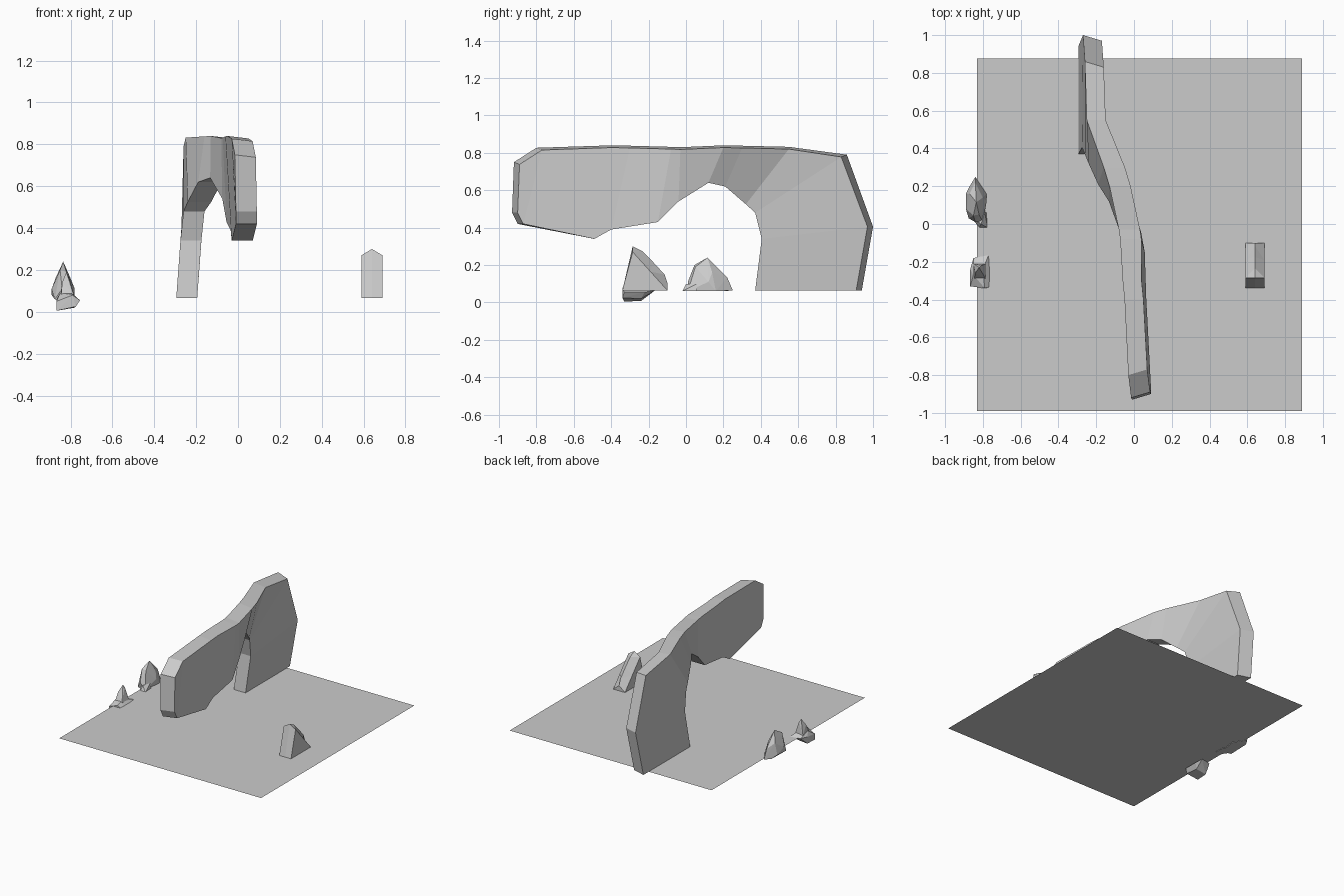
import bpy, bmesh

if "Cube" in bpy.data.objects:
    bpy.data.objects.remove(bpy.data.objects["Cube"])


def finish(name, bm):
    bmesh.ops.recalc_face_normals(bm, faces=bm.faces)
    me = bpy.data.meshes.new(name)
    bm.to_mesh(me)
    bm.free()
    ob = bpy.data.objects.new(name, me)
    bpy.context.collection.objects.link(ob)
    return ob


def hull(name, pts):
    bm = bmesh.new()
    vs = [bm.verts.new(p) for p in pts]
    res = bmesh.ops.convex_hull(bm, input=vs)
    junk = {g for g in res["geom_interior"] + res["geom_unused"]
            if isinstance(g, bmesh.types.BMVert)}
    bmesh.ops.delete(bm, geom=list(junk), context='VERTS')
    return finish(name, bm)


G = 0.065  # ground height

# ground sheet
bm = bmesh.new()
bm.faces.new([bm.verts.new(p) for p in
              ((-.83, -.99, G), (.89, -.99, G), (.89, .875, G), (-.83, .875, G))])
finish("ground", bm)

# rock arch: stations along the band, outer and inner edge of its left face
outer = [(-.015, -.92, .75), (-.03, -.80, .827), (-.05, -.40, .84), (-.06, -.30, .838),
         (-.073, -.08, .832), (-.08, -.03, .83), (-.13, .20, .84), (-.16, .30, .838),
         (-.25, .55, .832), (-.26, .86, .79), (-.27, 1.0, .405), (-.295, .94, G)]
inner = [(-.01, -.93, .48), (-.01, -.90, .42), (-.03, -.49, .34), (-.035, -.40, .39),
         (-.055, -.15, .43), (-.075, -.04, .54), (-.133, .12, .64), (-.19, .21, .62),
         (-.24, .32, .525), (-.26, .37, .48), (-.275, .405, .34), (-.295, .37, G)]


def right_of(p):
    x, y, z = p
    dy = .03 if y < -.7 else (-.03 if y > .8 else 0)
    dx = .112 if -.2 < y < .35 else .1
    return (x + dx, y + dy, z - (.012 if z > .7 else 0))


bm = bmesh.new()
rings = [[bm.verts.new(p) for p in (o, right_of(o), right_of(i), i)]
         for o, i in zip(outer, inner)]
for a, b in zip(rings, rings[1:]):
    for k in range(4):
        n = (k + 1) % 4
        bm.faces.new((a[k], a[n], b[n], b[k]))
bm.faces.new(rings[0])
bm.faces.new(rings[-1][::-1])
finish("rock_arch", bm)

# right rock: flat-sided wedge with a raised back ridge
side = [(-.34, G), (-.285, .27), (-.19, .165), (-.10, G)]
ridge = [(-.34, G), (-.285, .30), (-.235, .275), (-.175, .215), (-.115, .15), (-.10, .105), (-.10, G)]
bm = bmesh.new()
L, R = ([bm.verts.new((x, y, z)) for y, z in side] for x in (.59, .69))
M = [bm.verts.new((.64, y, z)) for y, z in ridge]
for S in (L, R):
    bm.faces.new(S)
    bm.faces.new((S[0], S[1], M[1], M[0]))
    bm.faces.new((S[1], M[1], M[2]))
    bm.faces.new((S[1], M[2], M[3], S[2]))
    bm.faces.new((S[2], M[3], M[4]))
    bm.faces.new((S[2], M[4], M[5], S[3]))
    bm.faces.new((S[3], M[5], M[6]))
    bm.faces.new((S[0], M[0], M[6], S[3]))
finish("wedge_rock", bm)

# left rear rock: pointed lump with a low foot
hull("left_rear_rock", [
    (-.835, .115, .24), (-.85, .045, .20), (-.82, .05, .19), (-.80, .14, .16),
    (-.87, .16, .165), (-.89, .08, .11), (-.89, .16, .08), (-.87, .20, .06),
    (-.84, .25, .065), (-.84, .22, .135), (-.78, .12, .11), (-.78, .16, .06),
    (-.875, .03, .06), (-.80, .01, .06), (-.84, .01, .11)])
hull("left_rear_foot", [
    (-.87, .05, .06), (-.775, -.02, .06), (-.82, -.02, .06), (-.78, .06, .06),
    (-.81, .0, .10), (-.79, .06, .10)])

# left front rock: tilted base block with a thin spire
hull("left_front_base", [
    (-.867, -.33, .05), (-.867, -.33, .005), (-.865, -.24, .008), (-.867, -.24, .06),
    (-.775, -.34, .025), (-.78, -.24, .02), (-.755, -.33, .055), (-.755, -.22, .055),
    (-.79, -.34, .08), (-.85, -.18, .065), (-.77, -.165, .065), (-.80, -.24, .095),
    (-.85, -.27, .09)])
hull("left_front_spire", [
    (-.845, -.29, .08), (-.785, -.29, .08), (-.78, -.21, .07), (-.85, -.21, .07),
    (-.84, -.26, .14), (-.80, -.25, .14), (-.82, -.23, .19), (-.81, -.22, .17)])
